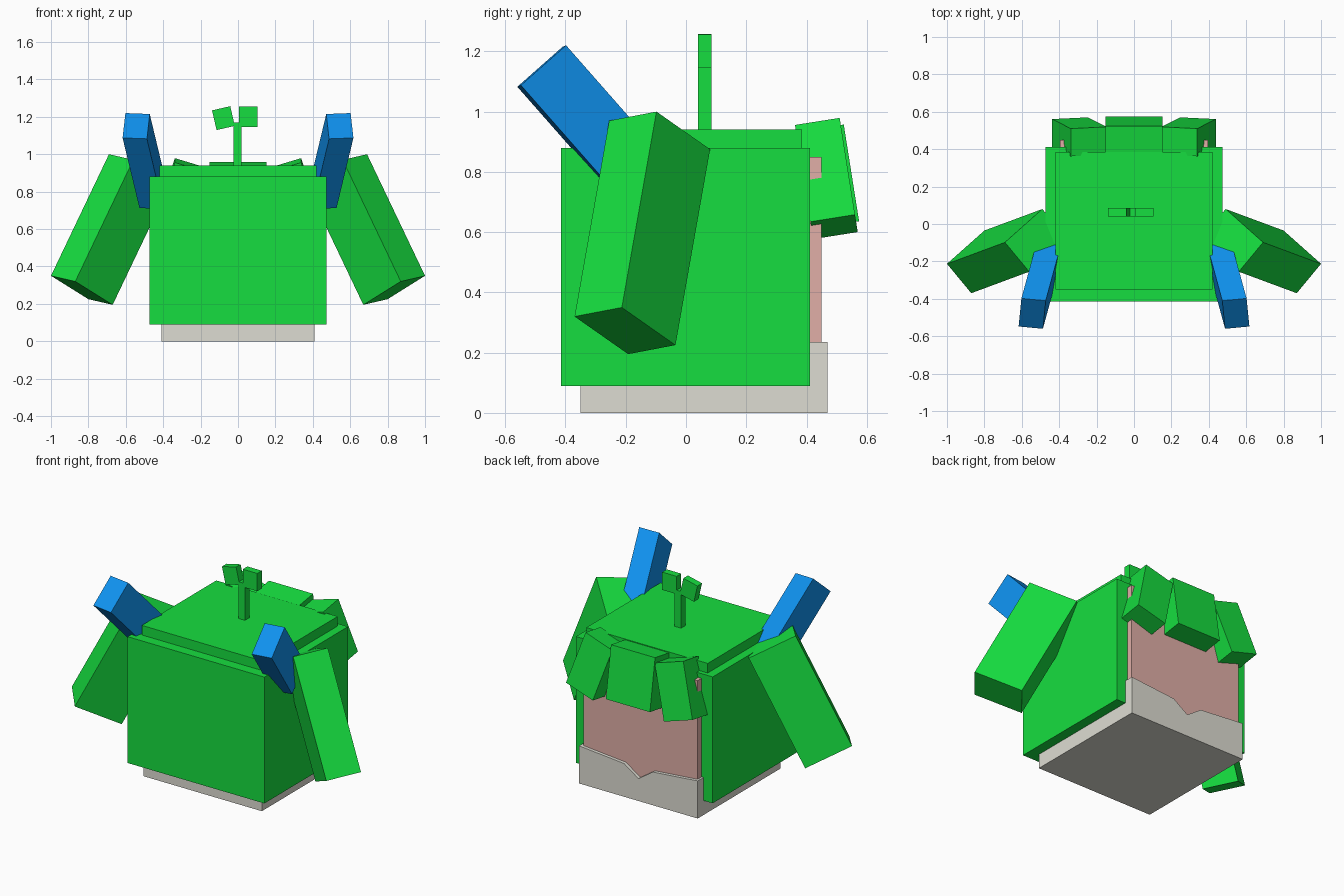
import bpy, bmesh
from math import radians
from mathutils import Vector, Matrix

if "Cube" in bpy.data.objects:
    bpy.data.objects.remove(bpy.data.objects["Cube"])


def material(name, rgb):
    m = bpy.data.materials.new(name)
    m.diffuse_color = (*rgb, 1)
    m.use_nodes = True
    m.node_tree.nodes["Principled BSDF"].inputs["Base Color"].default_value = m.diffuse_color
    return m


GREEN = material("green", (0.008, 0.73, 0.05))
BLUE = material("blue", (0.005, 0.29, 0.87))
PINK = material("pink", (0.75, 0.43, 0.39))
PALE = material("pale", (0.73, 0.72, 0.65))


def finish(name, bm, mat, mirror=False):
    bmesh.ops.recalc_face_normals(bm, faces=bm.faces)
    me = bpy.data.meshes.new(name)
    bm.to_mesh(me)
    bm.free()
    me.materials.append(mat)
    ob = bpy.data.objects.new(name, me)
    bpy.context.collection.objects.link(ob)
    if mirror:
        ob.modifiers.new("Mirror", 'MIRROR')
    return ob


def block(name, corner, a, b, c, mat, mirror=False):
    """Box spanned by three edge vectors from one corner."""
    a, b, c = Vector(a), Vector(b), Vector(c)
    m = Matrix((a, b, c)).transposed().to_4x4()
    m.translation = Vector(corner) + (a + b + c) / 2
    bm = bmesh.new()
    bmesh.ops.create_cube(bm, size=1, matrix=m)
    return finish(name, bm, mat, mirror)


def box(name, lo, hi, mat):
    d = [h - l for l, h in zip(lo, hi)]
    return block(name, lo, (d[0], 0, 0), (0, d[1], 0), (0, 0, d[2]), mat)


def turned(name, centre, size, rot, mat, mirror=False):
    """Box turned about its centre."""
    m = rot.to_3x3() @ Matrix.Diagonal(size)
    a, b, c = m.col
    return block(name, Vector(centre) - (a + b + c) / 2, a, b, c, mat, mirror)


# Jaw with a notched upper edge, extruded from front to back
bm = bmesh.new()
outline = [(-.41, 0), (.41, 0), (.41, .235), (.1, .208), (0, .14), (-.1, .208), (-.41, .235)]
face = bm.faces.new([bm.verts.new((x, -.35, z)) for x, z in outline])
ext = bmesh.ops.extrude_face_region(bm, geom=[face])
bmesh.ops.translate(bm, vec=(0, .82, 0),
                    verts=[g for g in ext["geom"] if isinstance(g, bmesh.types.BMVert)])
finish("jaw", bm, PALE)

# Head inside the hair
box("head", (-.395, -.33, .03), (.395, .45, .85), PINK)

# Main hair and crown
box("hair", (-.473, -.415, .09), (.473, .412, .88), GREEN)
box("crown", (-.42, -.35, .87), (.42, .385, .94), GREEN)

# Fringe: centre lock and a mirrored side lock
tilt = Matrix.Rotation(radians(9), 4, 'X')
turned("fringe_centre", (0, .475, .785), (.305, .15, .325), tilt, GREEN)
turned("fringe_side", (.292, .466, .778), (.2, .15, .34),
       tilt @ Matrix.Rotation(radians(-17), 4, 'Y'), GREEN, True)

# Large side flaps
block("side_flap", (1.0, -.213, .35), (-.13, -.157, -.03), (-.2, .178, -.125),
      (-.31, .115, .65), GREEN, True)

# Horns
block("horn", (.472, -.41, 1.215), (.13, .012, .005), (.015, -.15, -.1325),
      (-.09, .33, -.375), BLUE, True)

# Sprout: stem and two leaves
box("sprout_stem", (-.025, .04, .93), (.02, .085, 1.17), GREEN)
box("sprout_leaf_right", (.005, .04, 1.145), (.105, .085, 1.256), GREEN)
turned("sprout_leaf_left", (-.078, .0625, 1.193), (.1, .045, .108),
       Matrix.Rotation(radians(-13), 4, 'Y'), GREEN)
